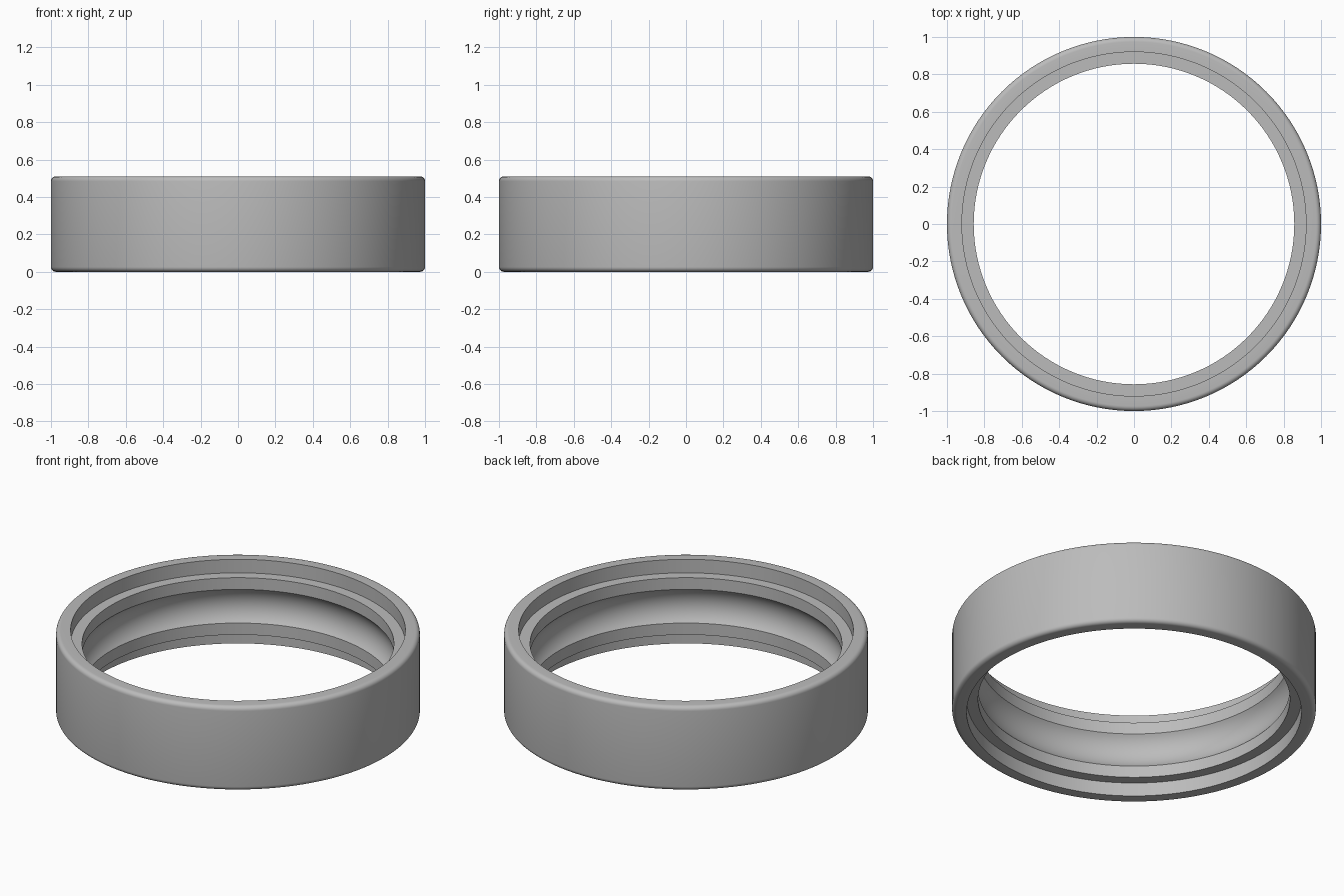
import bpy
import bmesh
import math

cube = bpy.data.objects.get("Cube")
if cube:
    bpy.data.objects.remove(cube, do_unlink=True)

HEIGHT = 0.51
MID = HEIGHT / 2
OUTER, REBATE, LAND = 1.0, 0.92, 0.857
REBATE_HALF = 0.173      # half height between the two seal ledges
GROOVE_HALF = 0.102      # half height of the ball groove mouth
GROOVE_DEPTH = 0.039
FILLET = 0.026
SEGMENTS = 128

steel = bpy.data.materials.new("steel_grey")
steel.use_nodes = True
grey = (0.5, 0.5, 0.5, 1)
steel.diffuse_color = grey
steel.node_tree.nodes["Principled BSDF"].inputs["Base Color"].default_value = grey


def arc(cr, cz, radius, start, end, steps):
    """Points (radius, height) along an arc in the cross-section."""
    angles = [math.radians(start + (end - start) * i / steps) for i in range(steps + 1)]
    return [(cr + radius * math.cos(a), cz + radius * math.sin(a)) for a in angles]


# Cross-section: rounded outer wall, seal ledges, lands and curved ball groove
groove_r = (GROOVE_HALF ** 2 + GROOVE_DEPTH ** 2) / (2 * GROOVE_DEPTH)
sweep = math.degrees(math.asin(GROOVE_HALF / groove_r))
profile = arc(OUTER - FILLET, FILLET, FILLET, -90, 0, 6)
profile += arc(OUTER - FILLET, HEIGHT - FILLET, FILLET, 0, 90, 6)
profile += [(REBATE, HEIGHT), (REBATE, MID + REBATE_HALF), (LAND, MID + REBATE_HALF)]
profile += arc(LAND + GROOVE_DEPTH - groove_r, MID, groove_r, sweep, -sweep, 16)
profile += [(LAND, MID - REBATE_HALF), (REBATE, MID - REBATE_HALF), (REBATE, 0)]

# Revolve the closed section into the ring
bm = bmesh.new()
rings = []
for s in range(SEGMENTS):
    a = math.tau * s / SEGMENTS
    rings.append([bm.verts.new((r * math.cos(a), r * math.sin(a), z)) for r, z in profile])
for s, ring in enumerate(rings):
    after = rings[(s + 1) % SEGMENTS]
    for i in range(len(profile)):
        j = (i + 1) % len(profile)
        bm.faces.new((ring[i], after[i], after[j], ring[j]))
bmesh.ops.recalc_face_normals(bm, faces=bm.faces)

mesh = bpy.data.meshes.new("bearing_outer_ring")
bm.to_mesh(mesh)
bm.free()
mesh.materials.append(steel)
ring_obj = bpy.data.objects.new("bearing_outer_ring", mesh)
bpy.context.collection.objects.link(ring_obj)

# Smooth round surfaces, crisp ledges
bpy.ops.object.select_all(action='DESELECT')
ring_obj.select_set(True)
bpy.context.view_layer.objects.active = ring_obj
bpy.ops.object.shade_smooth_by_angle(angle=math.radians(28))
